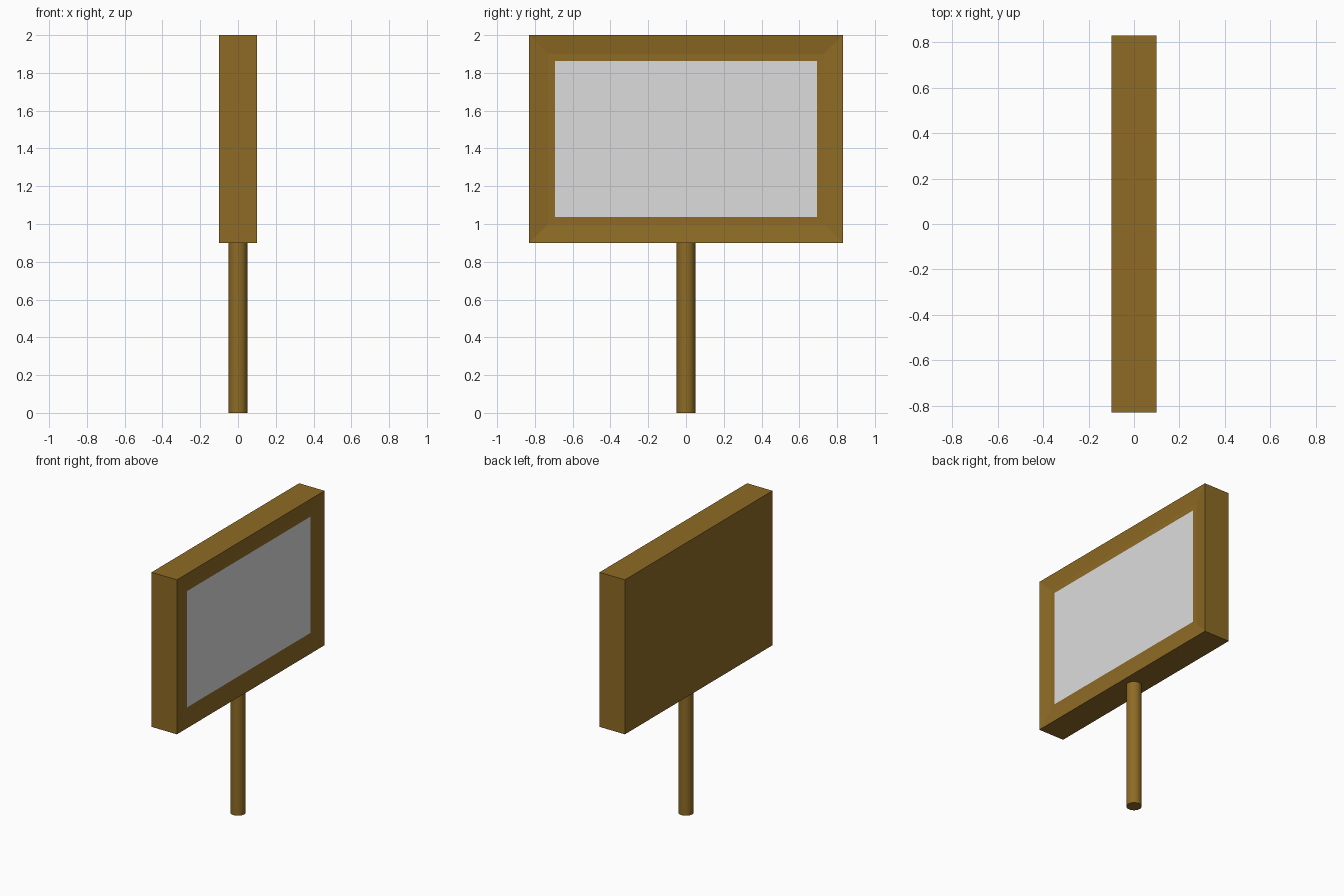
import bpy, bmesh

if "Cube" in bpy.data.objects:
    bpy.data.objects.remove(bpy.data.objects["Cube"])


def material(name, rgb):
    m = bpy.data.materials.new(name)
    m.diffuse_color = (*rgb, 1.0)
    m.use_nodes = True
    m.node_tree.nodes["Principled BSDF"].inputs["Base Color"].default_value = m.diffuse_color
    return m


wood = material("brown wood", (0.27, 0.147, 0.018))
grey = material("light grey", (0.72, 0.72, 0.72))


def finish(bm, name, mats):
    mesh = bpy.data.meshes.new(name)
    bm.to_mesh(mesh)
    bm.free()
    for m in mats:
        mesh.materials.append(m)
    obj = bpy.data.objects.new(name, mesh)
    bpy.context.collection.objects.link(obj)
    return obj


# Sign board: box whose +x face is inset into a shallow sloped frame and a grey panel
bm = bmesh.new()
bmesh.ops.create_cube(bm, size=1)
for v in bm.verts:
    v.co.x *= 0.2
    v.co.y *= 1.66
    v.co.z = v.co.z * 1.1 + 1.45
bm.normal_update()
panel = max(bm.faces, key=lambda f: f.calc_center_median().x)
bmesh.ops.inset_region(bm, faces=[panel], thickness=0.10, depth=-0.015,
                       use_even_offset=True)
bmesh.ops.inset_region(bm, faces=[panel], thickness=0.036, depth=0,
                       use_even_offset=True)
panel.material_index = 1
finish(bm, "sign_board", [wood, grey])

# Round post
bm = bmesh.new()
bmesh.ops.create_cone(bm, cap_ends=True, segments=32, radius1=0.05,
                      radius2=0.05, depth=0.9)
bmesh.ops.translate(bm, verts=bm.verts, vec=(0, 0, 0.45))
for f in bm.faces:
    f.smooth = len(f.verts) == 4
for e in bm.edges:
    e.smooth = all(len(f.verts) == 4 for f in e.link_faces)
finish(bm, "post", [wood])
